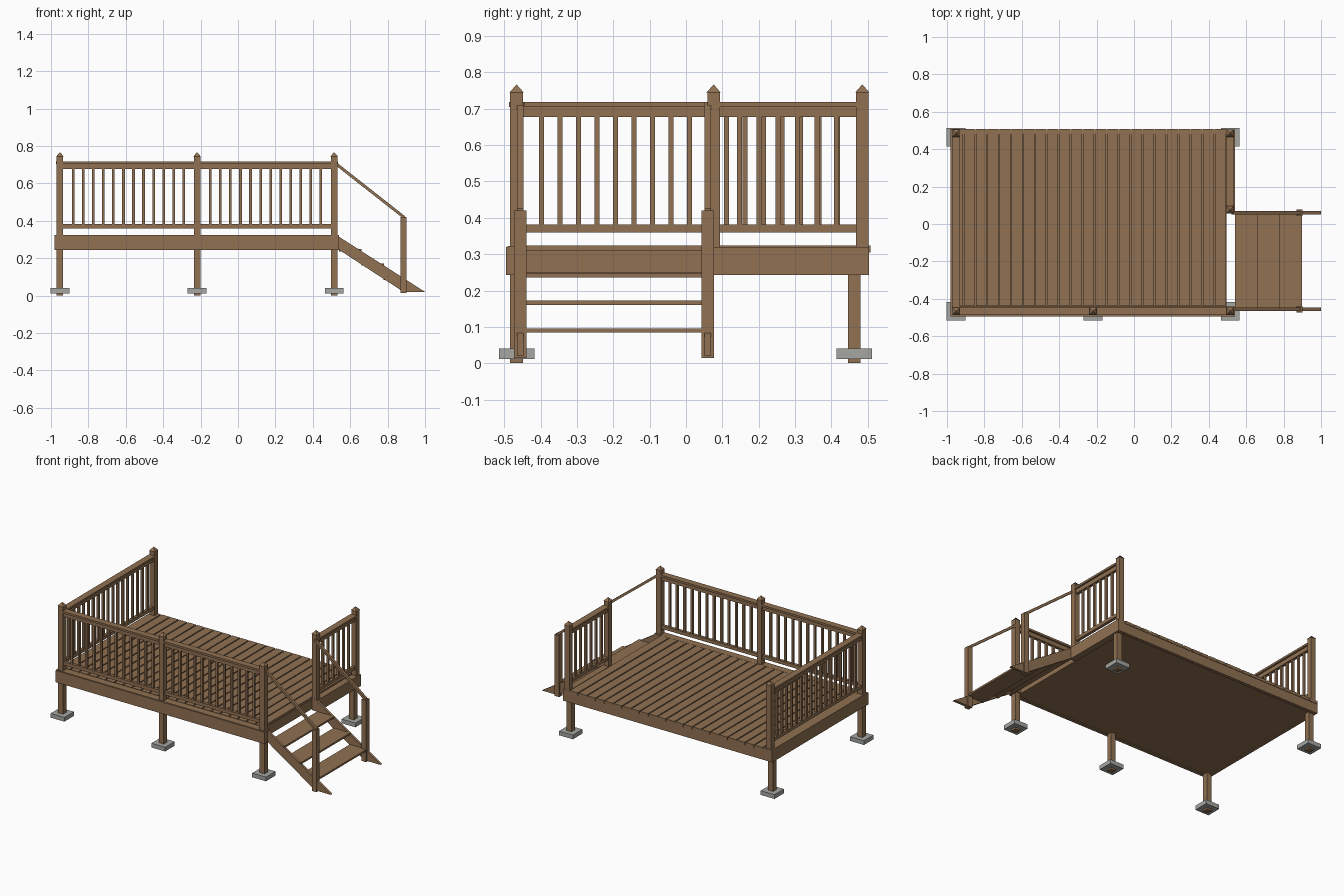
import bpy, bmesh, math
from mathutils import Vector, Matrix

if "Cube" in bpy.data.objects:
    bpy.data.objects.remove(bpy.data.objects["Cube"], do_unlink=True)


def make_material(name, rgb):
    mat = bpy.data.materials.new(name)
    mat.use_nodes = True
    mat.diffuse_color = (*rgb, 1)
    mat.node_tree.nodes["Principled BSDF"].inputs["Base Color"].default_value = (*rgb, 1)
    return mat


WOOD = make_material("brown wood", (0.28, 0.165, 0.085))
CONCRETE = make_material("grey concrete", (0.38, 0.38, 0.36))


def finish(name, bm, mat):
    bmesh.ops.recalc_face_normals(bm, faces=bm.faces)
    mesh = bpy.data.meshes.new(name)
    bm.to_mesh(mesh)
    bm.free()
    mesh.materials.append(mat)
    obj = bpy.data.objects.new(name, mesh)
    bpy.context.collection.objects.link(obj)
    return obj


def add_box(bm, x, y, z):
    """Box from (low, high) pairs."""
    size = Matrix.Diagonal((x[1] - x[0], y[1] - y[0], z[1] - z[0], 1))
    centre = Matrix.Translation((sum(x) / 2, sum(y) / 2, sum(z) / 2))
    bmesh.ops.create_cube(bm, size=1, matrix=centre @ size)


def box(name, x, y, z, mat=WOOD):
    bm = bmesh.new()
    add_box(bm, x, y, z)
    return finish(name, bm, mat)


def around(c, width):
    return (c - width / 2, c + width / 2)


def profile(name, points, y, thickness):
    """Side profile in x and z, extruded along y."""
    bm = bmesh.new()
    face = bm.faces.new([bm.verts.new((px, y - thickness / 2, pz)) for px, pz in points])
    out = bmesh.ops.extrude_face_region(bm, geom=[face])
    moved = [v for v in out["geom"] if isinstance(v, bmesh.types.BMVert)]
    bmesh.ops.translate(bm, verts=moved, vec=(0, thickness, 0))
    return finish(name, bm, WOOD)


# Main layout
LEFT, RIGHT, FRONT, BACK = -0.98, 0.54, -0.495, 0.504
DECK_END, BORDER = 0.497, -0.442
POST_X = (-0.952, -0.219, 0.514)
FRONT_Y, GATE_Y, BACK_Y = -0.466, 0.076, 0.485
POST = 0.035
LOW, HIGH = 0.243, 0.32

# Deck frame and boards
box("deck_base", (LEFT + 0.02, DECK_END - 0.002), (FRONT + 0.02, BACK - 0.02), (LOW + 0.006, 0.312))
box("front_fascia", (LEFT, RIGHT), (FRONT, FRONT + 0.022), (LOW, HIGH))
box("back_fascia", (LEFT, RIGHT), (BACK - 0.022, BACK), (LOW, HIGH))
box("left_fascia", (LEFT, LEFT + 0.022), (FRONT, BACK), (LOW, HIGH))
box("right_fascia", (DECK_END, RIGHT), (GATE_Y - 0.018, BACK), (LOW, HIGH))
box("front_border", (LEFT, RIGHT), (FRONT + 0.004, BORDER), (LOW + 0.01, HIGH + 0.003))

bm = bmesh.new()
gap, first = 0.007, -0.91
step = (DECK_END - first) / 22
edges = [LEFT] + [first + i * step for i in range(23)]
for a, b in zip(edges, edges[1:]):
    add_box(bm, (a, b - gap), (BORDER + 0.003, BACK + 0.003), (0.305, HIGH + 0.004))
finish("deck_boards", bm, WOOD)

# Support legs and footings
legs = [(x, FRONT_Y) for x in POST_X] + [(x, 0.463) for x in (POST_X[0], POST_X[2])]
for x, y in legs:
    box("support_leg", around(x, POST), around(y, POST), (0, 0.25))
    box("footing", around(x, 0.1), around(y, 0.098), (0.012, 0.04), CONCRETE)


# Railing posts with pyramid caps
def railing_post(x, y):
    bm = bmesh.new()
    add_box(bm, around(x, POST), around(y, POST), (0.25, 0.745))
    bmesh.ops.create_cone(bm, cap_ends=True, segments=4, radius1=0.0275, radius2=0, depth=0.022,
                          matrix=Matrix.Translation((x, y, 0.756)) @ Matrix.Rotation(math.pi / 4, 4, "Z"))
    finish("railing_post", bm, WOOD)


for x in POST_X:
    railing_post(x, FRONT_Y)
railing_post(POST_X[0], BACK_Y)
railing_post(POST_X[2], BACK_Y)
railing_post(POST_X[2], GATE_Y)


# Railing panels: top cap, upper and lower rails, balusters
def railing(name, along, fixed, start, end, count):
    start, end = start + POST / 2, end - POST / 2
    bm = bmesh.new()

    def bar(span, width, z):
        side = around(fixed, width)
        add_box(bm, *((span, side) if along == "x" else (side, span)), z)

    bar((start, end), 0.043, (0.705, 0.718))
    bar((start, end), 0.02, (0.678, 0.705))
    bar((start, end), 0.02, (0.36, 0.382))
    for i in range(count):
        bar(around(start + (end - start) * (i + 1) / (count + 1), 0.014), 0.014, (0.38, 0.68))
    finish(name, bm, WOOD)


railing("front_railing_a", "x", FRONT_Y, POST_X[0], POST_X[1], 12)
railing("front_railing_b", "x", FRONT_Y, POST_X[1], POST_X[2], 12)
railing("left_end_railing", "y", POST_X[0], FRONT_Y, BACK_Y, 17)
railing("right_end_railing", "y", POST_X[2], GATE_Y, BACK_Y, 6)

# Stairs: stringers, newel posts, handrails and treads
STAIR_Y = (-0.456, 0.06)
for y in STAIR_Y:
    profile("stringer", [(RIGHT, 0.315), (RIGHT, 0.245), (0.885, 0.02), (1.0, 0.02)], y, 0.017)
    box("stair_newel", around(0.885, 0.033), around(y, 0.035), (0.015, 0.42))
    profile("handrail", [(0.52, 0.718), (0.52, 0.698), (0.893, 0.405), (0.893, 0.425)], y, 0.017)

for i in range(3):
    x = RIGHT + 0.119 * i
    box("stair_tread", (x, x + 0.121), STAIR_Y, around(0.242 - 0.076 * i, 0.012))
